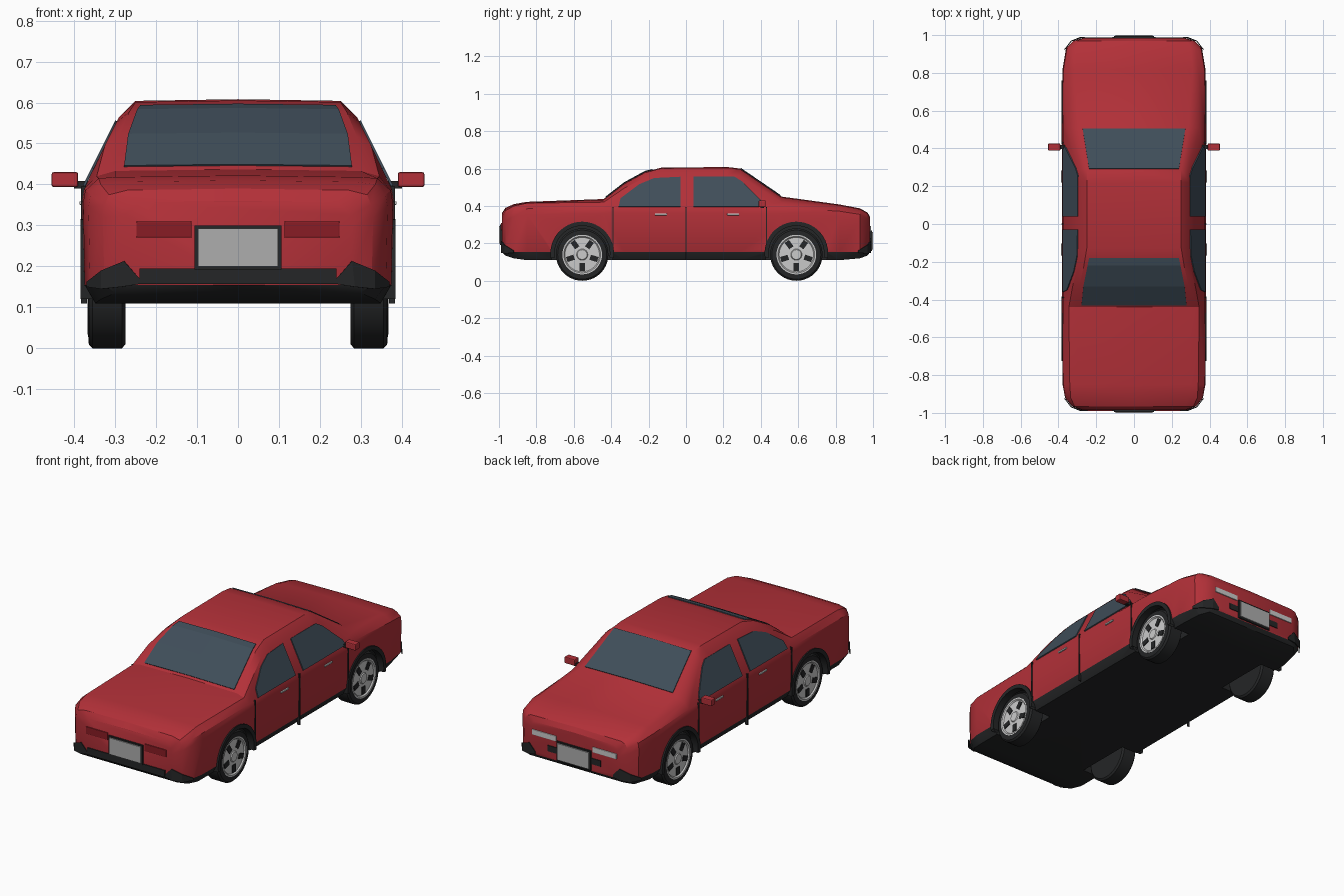
import bpy, bmesh
from math import sin, cos, pi, radians
from mathutils import Vector

if "Cube" in bpy.data.objects:
    bpy.data.objects.remove(bpy.data.objects["Cube"])


def material(name, rgb):
    m = bpy.data.materials.new(name)
    m.diffuse_color = (*rgb, 1)
    m.use_nodes = True
    m.node_tree.nodes["Principled BSDF"].inputs["Base Color"].default_value = m.diffuse_color
    return m


RED = material("red_paint", (0.45, 0.03, 0.04))
DARK = material("dark_trim", (0.018, 0.019, 0.02))
GLASS = material("tinted_glass", (0.05, 0.075, 0.1))
TAIL = material("tail_lens", (0.25, 0.012, 0.018))
SILVER = material("silver", (0.55, 0.55, 0.56))
LAMP = material("lamp_lens", (0.7, 0.7, 0.72))
PLATE = material("plate_grey", (0.42, 0.42, 0.42))


def add(name, verts, faces, *mats):
    me = bpy.data.meshes.new(name)
    me.from_pydata(verts, [], faces)
    bm = bmesh.new()
    bm.from_mesh(me)
    bmesh.ops.recalc_face_normals(bm, faces=bm.faces)
    bm.to_mesh(me)
    bm.free()
    for m in mats:
        me.materials.append(m)
    ob = bpy.data.objects.new(name, me)
    bpy.context.collection.objects.link(ob)
    return ob


def activate(ob):
    bpy.ops.object.select_all(action='DESELECT')
    ob.select_set(True)
    bpy.context.view_layer.objects.active = ob


def smooth(ob, angle=35):
    activate(ob)
    bpy.ops.object.shade_smooth_by_angle(angle=radians(angle))


def solidify(ob, t):
    mod = ob.modifiers.new("thickness", 'SOLIDIFY')
    mod.thickness = t
    mod.offset = 0


def box(name, x, y, z, mat, bevel=0.0):
    v = [(a, b, c) for a in x for b in y for c in z]
    f = [(0, 1, 3, 2), (4, 6, 7, 5), (0, 4, 5, 1), (2, 3, 7, 6), (0, 2, 6, 4), (1, 5, 7, 3)]
    ob = add(name, v, f, mat)
    if bevel:
        mod = ob.modifiers.new("bevel", 'BEVEL')
        mod.width, mod.segments = bevel, 2
    return ob


def lathe(name, profile, y, z, mat, n=40, a0=0.0, a1=2 * pi):
    """Revolve (x, radius) points about an axis parallel to x."""
    full = a1 - a0 > 6.28
    rows = n if full else n + 1
    k = len(profile)
    v = [(x, y + r * cos(a), z + r * sin(a))
         for i in range(rows) for a in [a0 + (a1 - a0) * i / n] for x, r in profile]
    f = [(i * k + j, i * k + j + 1, (i + 1) % rows * k + j + 1, (i + 1) % rows * k + j)
         for i in range(n) for j in range(k - 1)]
    if full:
        f += [[i * k for i in range(rows)], [i * k + k - 1 for i in range(rows)]]
    return add(name, v, f, mat)


# Body stations: y, half width, belt z, shoulder x, shoulder z, top x, top z, bottom z
STATIONS = [
    (-.985, .28, .325, .27, .345, .24, .36, .155),
    (-.965, .33, .35, .315, .375, .27, .39, .135),
    (-.92, .365, .375, .335, .40, .29, .41, .12),
    (-.85, .378, .385, .34, .415, .30, .422, .11),
    (-.44, .38, .39, .345, .42, .30, .437, .11),
    (-.33, .38, .39, .325, .495, .29, .522, .11),
    (-.22, .38, .39, .298, .55, .265, .582, .11),
    (-.13, .38, .39, .29, .565, .25, .605, .11),
    (.22, .38, .39, .29, .565, .25, .608, .11),
    (.29, .38, .39, .292, .56, .25, .60, .11),
    (.51, .38, .39, .345, .42, .29, .45, .11),
    (.82, .378, .372, .34, .395, .31, .408, .11),
    (.93, .36, .355, .33, .375, .30, .387, .12),
    (.97, .32, .33, .305, .35, .28, .365, .135),
    (.985, .27, .305, .265, .32, .25, .34, .155),
]
verts = []
for y, w, zb, xs, zs, xt, zt, z0 in STATIONS:
    half = [(w - .03, z0), (w - .004, max(.155, z0 + .02)), (w, zb - .03), (w - .005, zb),
            (xs, zs), (xt, zt - .004)]
    ring = [(0, z0)] + half + [(0, zt)] + [(-x, z) for x, z in reversed(half)]
    verts += [(x, y, z) for x, z in ring]
K, N = 14, len(STATIONS)
faces = [(i * K + j, i * K + (j + 1) % K, (i + 1) * K + (j + 1) % K, (i + 1) * K + j)
         for i in range(N - 1) for j in range(K)]
faces += [list(range(K)), list(range((N - 1) * K, N * K))]
body = add("body", verts, faces, RED, DARK)
for i, p in enumerate(body.data.polygons[:(N - 1) * K]):
    p.material_index = 1 if i % K in (0, 1, 12, 13) else 0

# Wheel wells cut into the body
WHEEL_Y = (-.555, .59)
for s in (-1, 1):
    for y in WHEEL_Y:
        cutter = lathe("wheel_well_cutter", [(s * .25, .165), (s * .5, .165)], y, .146, RED)
        cutter.data.materials.append(DARK)
        for p in cutter.data.polygons:
            p.material_index = 1
        cutter.hide_render = True
        activate(body)
        mod = body.modifiers.new("well", 'BOOLEAN')
        mod.operation, mod.solver, mod.object = 'DIFFERENCE', 'EXACT', cutter
        bpy.ops.object.modifier_apply(modifier=mod.name)
        bpy.data.objects.remove(cutter)
smooth(body, 30)

# Wheels and arch trims
for s in (-1, 1):
    for y in WHEEL_Y:
        tyre = [(.275, .10), (.275, .13), (.283, .14), (.355, .14), (.364, .131), (.366, .106), (.352, .104)]
        smooth(lathe("tyre", [(s * x, r) for x, r in tyre], y, .14, DARK))
        rim = [(.345, .106), (.367, .106), (.367, .098), (.360, .092), (.362, .03), (.367, .026)]
        smooth(lathe("rim", [(s * x, r) for x, r in rim], y, .14, SILVER))
        for k in range(5):
            a = -pi / 2 + k * 2 * pi / 5
            slot = box("rim_slot", (-.003, .003), (.045, .087), (-.014, .014), DARK)
            slot.location = (s * .362, y, .14)
            slot.rotation_euler = (a, 0, 0)
        arch = [(.345, .148), (.385, .148), (.385, .17), (.345, .17), (.345, .148)]
        smooth(lathe("arch_trim", [(s * x, r) for x, r in arch], y, .146, DARK, 24, -.15, pi + .15))

# Side windows lying on the sloped cabin sides
WINDOWS = {
    "front_side_window": [(.04, .397), (.04, .555), (.26, .555), (.30, .53), (.405, .425), (.415, .397)],
    "rear_side_window": [(-.03, .397), (-.03, .555), (-.17, .548), (-.25, .515), (-.35, .44), (-.36, .397)],
}
for s in (-1, 1):
    for name, pts in WINDOWS.items():
        ob = add(name, [(s * (.377 - .5 * (z - .395)), y, z) for y, z in pts], [range(len(pts))], GLASS)
        solidify(ob, .006)


# Front and rear screens following the top profile
def top_z(y):
    for a, b in zip(STATIONS, STATIONS[1:]):
        if a[0] <= y <= b[0]:
            return a[6] + (b[6] - a[6]) * (y - a[0]) / (b[0] - a[0])


def screen(name, rows):
    v = [(x * w, y, top_z(y) + .003 - .003 * abs(x)) for y, w in rows for x in (-1, 0, 1)]
    f = [(r * 3 + c, r * 3 + c + 1, r * 3 + c + 4, r * 3 + c + 3) for r in range(len(rows) - 1) for c in (0, 1)]
    solidify(add(name, v, f, GLASS), .004)


screen("rear_screen", [(-.43, .278), (-.33, .268), (-.22, .246), (-.18, .238)])
screen("windscreen", [(.293, .238), (.40, .255), (.505, .272)])

# Doors seams, handles and mirrors
for s in (-1, 1):
    for y, z0 in ((-.39, .13), (0, .11), (.43, .13)):
        box("door_seam", (s * .368, s * .383), (y - .003, y + .003), (z0, .395), DARK)
    for y in (-.134, .252):
        box("door_handle", (s * .375, s * .387), (y - .032, y + .032), (.35, .359), SILVER, .002)
    box("mirror", (s * .39, s * .455), (.388, .426), (.394, .43), RED, .005)
    box("mirror_stem", (s * .36, s * .40), (.397, .417), (.39, .408), DARK)

# Lights
for s in (-1, 1):
    box("tail_light", (s * .113, s * .248), (-.99, -.97), (.27, .31), TAIL, .003)
    box("headlight", (s * .112, s * .262), (.965, .99), (.262, .292), LAMP, .003)

# Number plates, lower grilles and bumper corners at both ends
for e, z in ((-1, .192), (1, .16)):
    box("plate_frame", (-.106, .106), (e * .975, e * .994), (z, z + .108), DARK)
    box("plate", (-.098, .098), (e * .985, e * 1.0), (z + .008, z + .1), PLATE)
    for s in (-1, 1):
        low = [(.24, .987, .157), (.285, .987, .150), (.333, .968, .145), (.368, .922, .15)]
        high = [(.24, .987, .17), (.278, .987, .213), (.333, .968, .19), (.368, .922, .162)]
        v = [(s * x, e * y, h) for x, y, h in low + high]
        solidify(add("bumper_corner", v, [(i, i + 1, i + 5, i + 4) for i in range(3)], DARK), .005)
box("rear_lower_grille", (-.24, .24), (-.99, -.97), (.157, .195), DARK)
box("front_grille", (-.165, .165), (.97, .989), (.195, .228), DARK)
